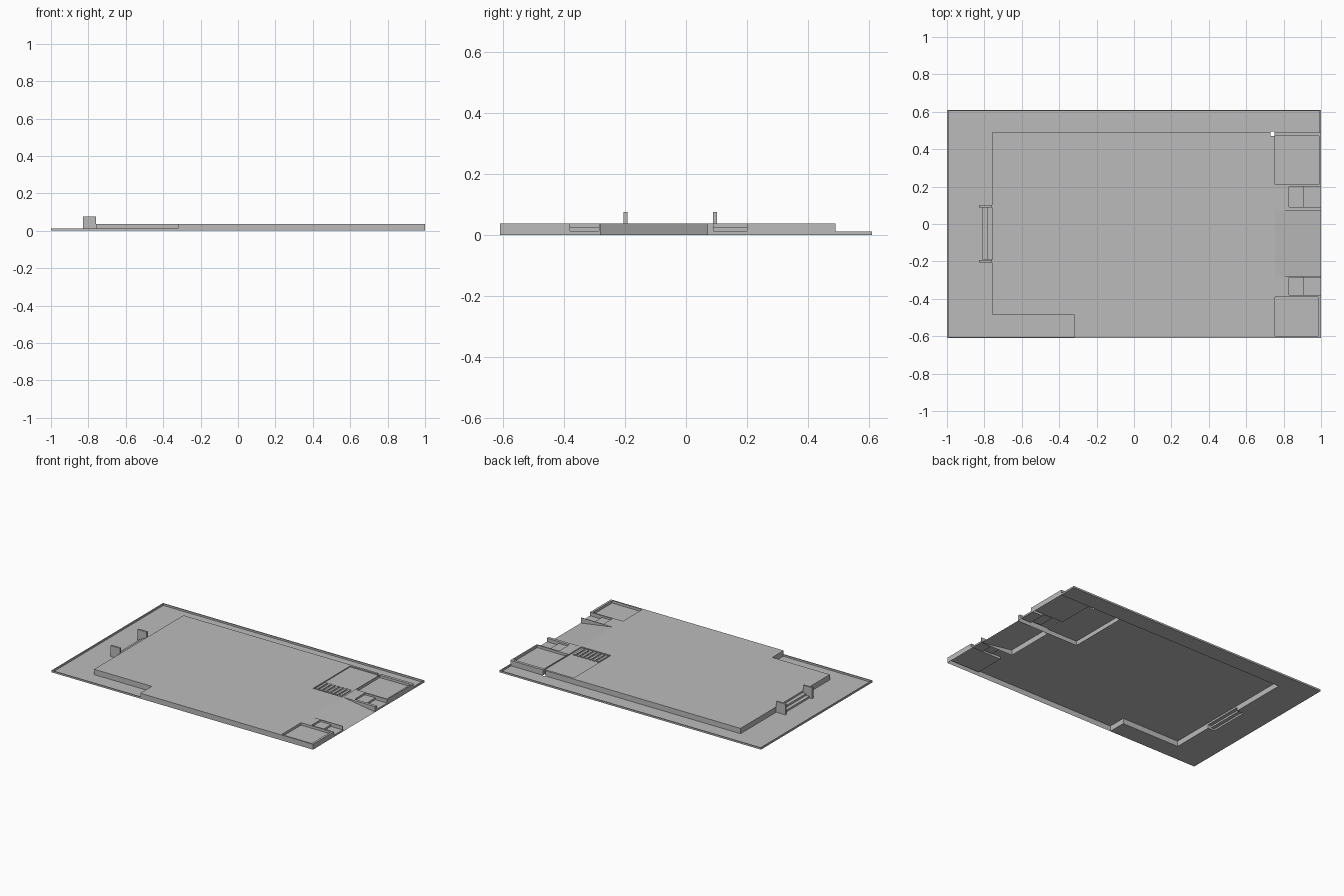
import bpy, bmesh

old = bpy.data.objects.get("Cube")
if old:
    bpy.data.objects.remove(old, do_unlink=True)

GREY = (0.5, 0.5, 0.5, 1)
concrete = bpy.data.materials.new("concrete grey")
concrete.use_nodes = True
concrete.diffuse_color = GREY
concrete.node_tree.nodes["Principled BSDF"].inputs["Base Color"].default_value = GREY

DECK = 0.037
STEP = DECK / 3


def finish(name, bm):
    mesh = bpy.data.meshes.new(name)
    bm.to_mesh(mesh)
    bm.free()
    mesh.materials.append(concrete)
    obj = bpy.data.objects.new(name, mesh)
    bpy.context.collection.objects.link(obj)
    return obj


def face(bm, *points):
    return bm.faces.new([bm.verts.new(p) for p in points])


def box(name, x0, x1, y0, y1, z0, z1):
    bm = bmesh.new()
    bmesh.ops.create_cube(bm, size=1)
    for v in bm.verts:
        v.co = (x1 if v.co.x > 0 else x0,
                y1 if v.co.y > 0 else y0,
                z1 if v.co.z > 0 else z0)
    return finish(name, bm)


def terraces(name, regions):
    """Flat levels with vertical walls between; later regions override."""
    xs = sorted({v for r in regions for v in r[0:2]})
    ys = sorted({v for r in regions for v in r[2:4]})

    def level(i, j):
        if not (0 <= i < len(xs) - 1 and 0 <= j < len(ys) - 1):
            return 0
        x, y = (xs[i] + xs[i + 1]) / 2, (ys[j] + ys[j + 1]) / 2
        return [r[4] for r in regions if r[0] < x < r[1] and r[2] < y < r[3]][-1]

    bm = bmesh.new()
    for i in range(len(xs) - 1):
        for j in range(len(ys) - 1):
            z = level(i, j)
            if z is None:
                continue
            x0, x1, y0, y1 = xs[i], xs[i + 1], ys[j], ys[j + 1]
            face(bm, (x0, y0, z), (x1, y0, z), (x1, y1, z), (x0, y1, z))
            sides = [((i - 1, j), (x0, y1), (x0, y0)), ((i + 1, j), (x1, y0), (x1, y1)),
                     ((i, j - 1), (x0, y0), (x1, y0)), ((i, j + 1), (x1, y1), (x0, y1))]
            for cell, a, b in sides:
                low = level(*cell) or 0
                if low < z:
                    face(bm, (*a, low), (*b, low), (*b, z), (*a, z))
    bmesh.ops.remove_doubles(bm, verts=bm.verts, dist=0.0001)
    bmesh.ops.dissolve_limit(bm, angle_limit=0.01, verts=bm.verts, edges=bm.edges)
    return finish(name, bm)


# Ground, raised deck, sunken rooms, side steps and entry steps
POOL = 0.02
PIT = 0.030
terraces("deck", [
    (-1, 1, -0.61, 0.61, 0),
    (-0.76, 1, -0.61, 0.49, DECK),
    (-0.76, -0.32, -0.61, -0.485, 0),
    (0.755, 0.99, 0.21, 0.47, POOL),
    (0.755, 0.985, -0.60, -0.39, POOL),
    (0.525, 0.75, 0.07, 0.475, PIT),
    (0.73, 0.75, 0.47, 0.495, None),
    (0.755, 1, -0.28, 0.07, None),
    (0.83, 0.91, 0.09, 0.20, 2 * STEP),
    (0.91, 1, 0.09, 0.20, STEP),
    (0.83, 0.91, -0.38, -0.285, 2 * STEP),
    (0.91, 1, -0.38, -0.285, STEP),
    (-0.81, -0.785, -0.19, 0.09, STEP),
    (-0.785, -0.76, -0.19, 0.09, 2 * STEP),
])

# Ramp sloping down to the end edge
bm = bmesh.new()
face(bm, (0.755, -0.28, DECK), (1, -0.28, 0), (1, 0.07, 0), (0.755, 0.07, DECK))
finish("ramp", bm)

# Skirts beneath the sunken landing
for name, x0, x1, y0, y1 in [("landing_end_skirt", 0.523, 0.525, 0.07, 0.49),
                             ("landing_side_skirt", 0.525, 0.78, 0.068, 0.07)]:
    box(name, x0, x1, y0, y1, 0, PIT)

# Stair treads beside the landing
for k in range(7):
    x = 0.535 + k * 0.03
    box(f"stair_tread_{k + 1}", x, x + 0.017, 0.08, 0.19, PIT, PIT + 0.006)

# Low curb around the open ground
CURB = 0.012
W = 0.007
box("back_curb", -1, 1, 0.61 - W, 0.61, 0, CURB)
box("right_curb", -1, -1 + W, -0.61, 0.61, 0, CURB)
box("front_curb", -1, -0.32, -0.61, -0.61 + W, 0, CURB)
box("left_curb", 1 - W, 1, 0.49, 0.61, 0, CURB)

# Side walls of the entry steps
for name, y in [("front_entry_wall", -0.205), ("back_entry_wall", 0.088)]:
    box(name, -0.83, -0.76, y, y + 0.013, 0, 0.075)
